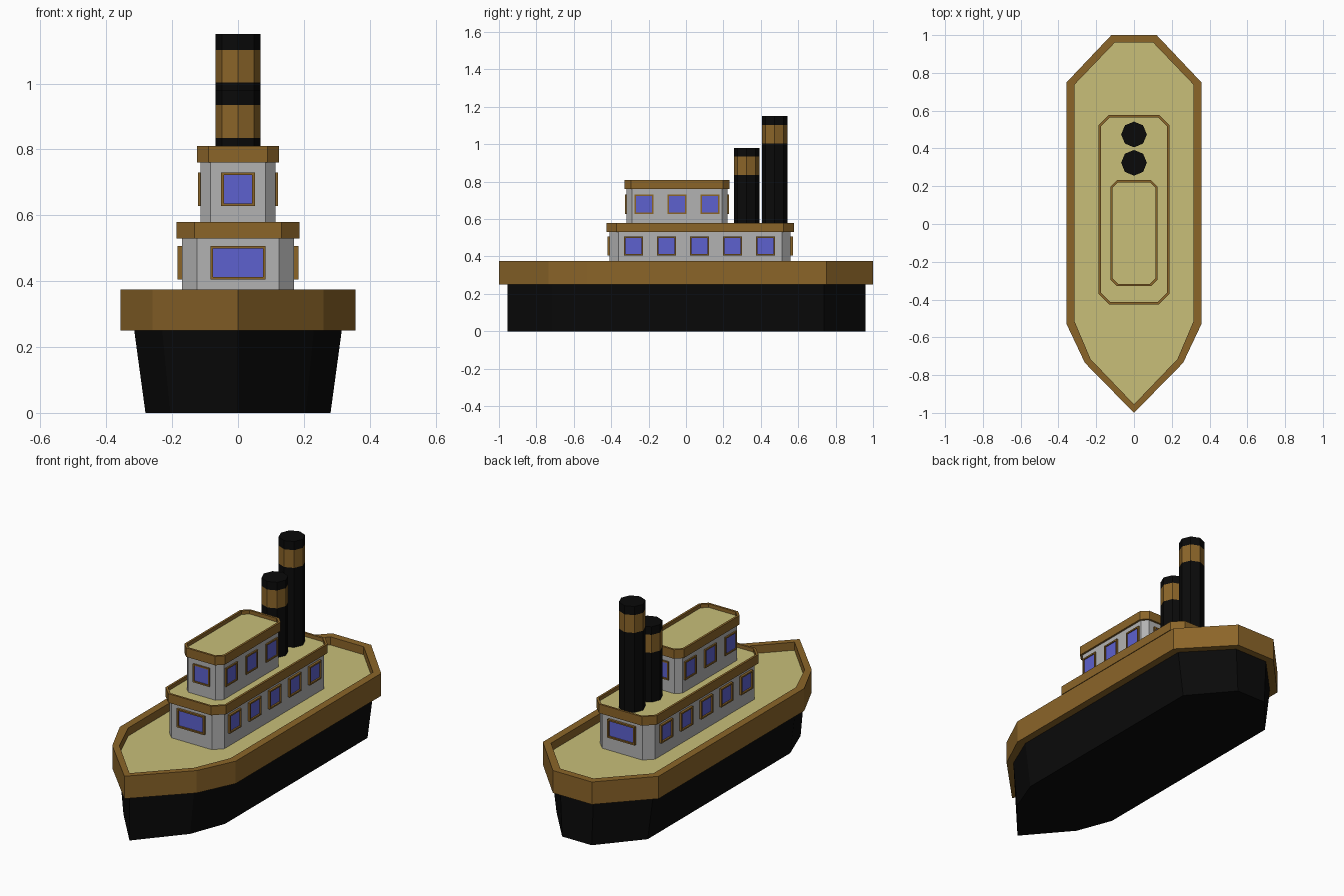
import bpy, math
from mathutils import Matrix

if "Cube" in bpy.data.objects:
    bpy.data.objects.remove(bpy.data.objects["Cube"])


def material(name, rgb):
    m = bpy.data.materials.new(name)
    m.diffuse_color = (*rgb, 1)
    m.use_nodes = True
    m.node_tree.nodes["Principled BSDF"].inputs["Base Color"].default_value = m.diffuse_color
    return m


BROWN = material("brown", (0.26, 0.13, 0.022))
BLACK = material("black", (0.003, 0.003, 0.003))
DECK = material("deck", (0.58, 0.52, 0.19))
GLASS = material("glass", (0.11, 0.12, 0.62))
WALL = material("wall", (0.45, 0.45, 0.45))


def mirrored(half):
    # half outline on +x, from bow to stern
    return half + [(-x, y) for x, y in reversed(half) if x > 0]


def chamfered(w, y0, y1, c):
    return mirrored([(w - c, y0), (w, y0 + c), (w, y1 - c), (w - c, y1)])


def rect(w, h):
    return [(-w, -h), (w, -h), (w, h), (-w, h)]


def loft(name, rings, mats, matrix=Matrix()):
    # skin a stack of (outline, z) rings; the last cap takes the last material
    n = len(rings[0][0])
    verts = [(x, y, z) for outline, z in rings for x, y in outline]
    faces = [tuple(reversed(range(n)))]
    for r in range(len(rings) - 1):
        a = r * n
        faces += [(a + i, a + (i + 1) % n, a + n + (i + 1) % n, a + n + i) for i in range(n)]
    faces.append(tuple(range(len(verts) - n, len(verts))))
    me = bpy.data.meshes.new(name)
    me.from_pydata(verts, [], faces)
    for m in mats:
        me.materials.append(m)
    me.polygons[len(faces) - 1].material_index = len(mats) - 1
    ob = bpy.data.objects.new(name, me)
    ob.matrix_world = matrix
    bpy.context.collection.objects.link(ob)
    return ob


def tray(name, outer, inner, z0, z1, floor, mats, matrix=Matrix()):
    # solid with a rim and a recessed floor
    return loft(name, [(outer, z0), (outer, z1), (inner, z1), (inner, floor)], mats, matrix)


def window(name, loc, angle, w, h, depth):
    m = Matrix.Translation(loc) @ Matrix.Rotation(angle, 4, 'Z') @ Matrix.Rotation(math.pi / 2, 4, 'X')
    tray(name, rect(w, h), rect(w - 0.008, h - 0.008), -0.005, depth, depth * 0.3, [BROWN, GLASS], m)


# Hull and bulwark with recessed deck
outer = mirrored([(0, -1), (0.26, -0.735), (0.357, -0.53), (0.357, 0.75), (0.12, 1)])
inner = mirrored([(0, -0.955), (0.23, -0.715), (0.315, -0.515), (0.315, 0.738), (0.102, 0.96)])
keel = [(x * 0.892, y) for x, y in inner]
loft("hull", [(keel, 0), (inner, 0.25)], [BLACK])
tray("bulwark_and_deck", outer, inner, 0.25, 0.375, 0.33, [BROWN, DECK])


# Cabins: walls, rimmed roof, windows on all four sides
def cabin(name, w, y0, y1, c, z0, z1, over, zw, front_w, side_ys, depth):
    loft(name + "_walls", [(chamfered(w, y0, y1, c), z0), (chamfered(w, y0, y1, c), z1)], [WALL])
    ro = chamfered(w + over, y0 - over, y1 + over, c + over * 0.5)
    t = over - 0.012
    ri = chamfered(w + t, y0 - t, y1 + t, c + t * 0.5)
    tray(name + "_roof", ro, ri, z1, z1 + 0.05, z1 + 0.03, [BROWN, DECK])
    window(name + "_front_window", (0, y0, zw), 0, front_w, 0.051, depth)
    window(name + "_back_window", (0, y1, zw), math.pi, front_w, 0.051, depth)
    for i, y in enumerate(side_ys):
        for s, side in ((1, "right"), (-1, "left")):
            window(f"{name}_{side}_window_{i + 1}", (s * w, y, zw), s * math.pi / 2, 0.051, 0.051, depth)


cabin("lower_cabin", 0.17, -0.408, 0.56, 0.046, 0.33, 0.53, 0.017, 0.456, 0.084,
      [-0.28 + 0.176 * i for i in range(5)], 0.013)
cabin("upper_cabin", 0.114, -0.318, 0.222, 0.03, 0.56, 0.76, 0.011, 0.679, 0.051,
      [-0.225 + 0.177 * i for i in range(3)], 0.008)

# Banded eight-sided funnels
for name, y, levels in (("short_funnel", 0.324, (0.56, 0.835, 0.935, 0.98)),
                        ("tall_funnel", 0.474, (0.56, 1.003, 1.102, 1.15))):
    ring = [(0.068 * math.cos(k * math.pi / 4), y + 0.068 * math.sin(k * math.pi / 4)) for k in range(8)]
    for part, mat, a, b in zip(("pipe", "band", "cap"), (BLACK, BROWN, BLACK), levels, levels[1:]):
        loft(f"{name}_{part}", [(ring, a), (ring, b)], [mat])
